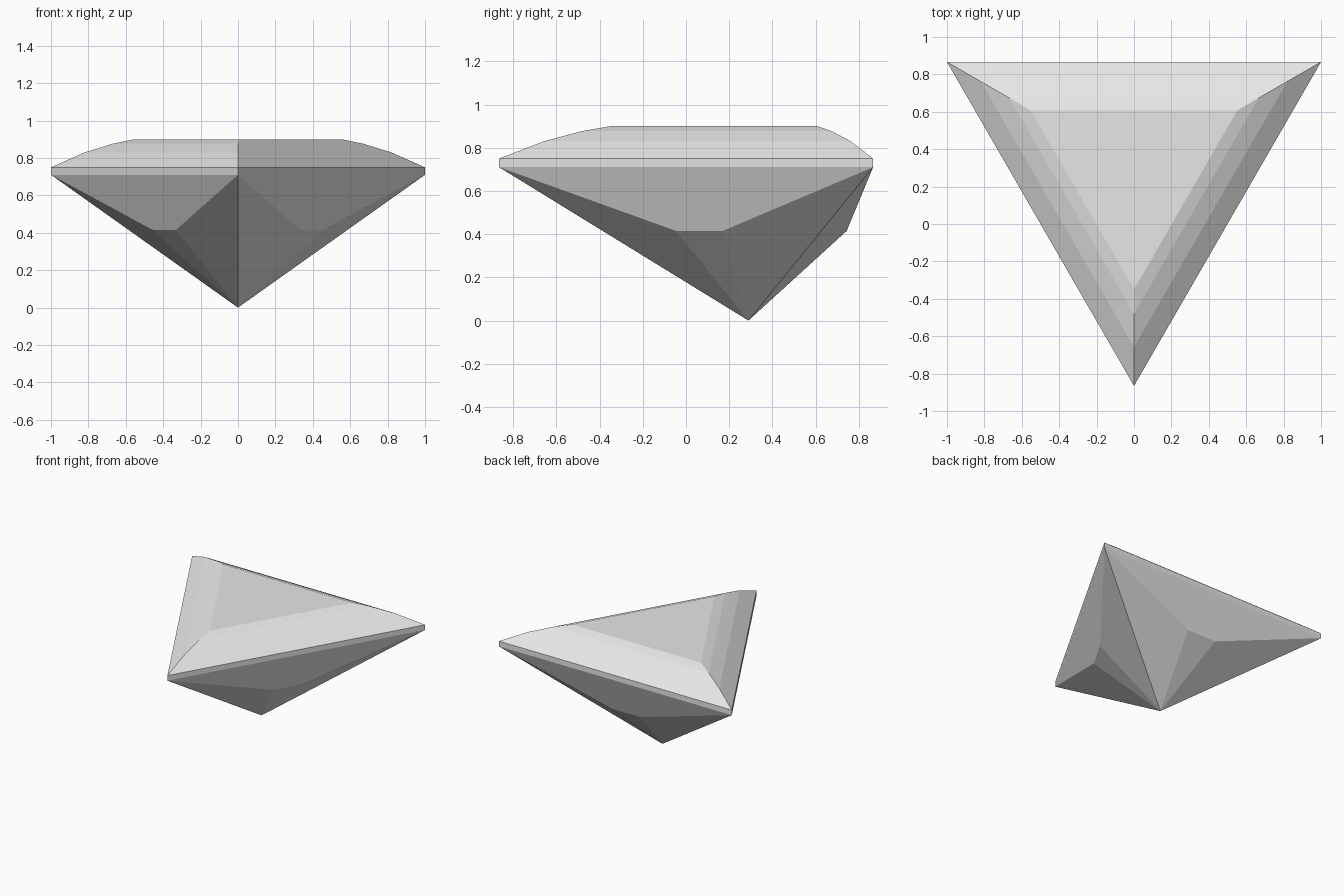
import bpy, bmesh, math
from mathutils import Vector

cube = bpy.data.objects.get("Cube")
if cube:
    bpy.data.objects.remove(cube, do_unlink=True)

CENTRE = Vector((0, 0.289, 0))
RADIUS = 2 / math.sqrt(3)

stone = bpy.data.materials.new("pale_grey_stone")
stone.use_nodes = True
colour = (0.8, 0.8, 0.8, 1)
stone.diffuse_color = colour
stone.node_tree.nodes["Principled BSDF"].inputs["Base Color"].default_value = colour


def polar(angle, out, z, along=0):
    """Point at a distance from the stone's axis, shifted sideways."""
    c, s = math.cos(angle), math.sin(angle)
    return CENTRE + Vector((c * out - s * along, s * out + c * along, z))


bm = bmesh.new()
corners = [math.radians(30 + 120 * i) for i in range(3)]

# Girdle and stepped crown: triangular rings of (scale, height)
rings = [[bm.verts.new(polar(a, RADIUS * scale, z)) for a in corners]
         for scale, z in ((1, 0.71), (1, 0.75), (0.82, 0.83), (0.667, 0.877), (0.553, 0.9))]
for low, high in zip(rings, rings[1:]):
    for i in range(3):
        j = (i + 1) % 3
        bm.faces.new((low[i], low[j], high[j], high[i]))

# Flat table on top
bm.faces.new(rings[-1])

# Pavilion: a broad facet, a kite and two side facets per edge, meeting at the tip
tip = bm.verts.new(CENTRE)
girdle = rings[0]
for i in range(3):
    a, b = girdle[i], girdle[(i + 1) % 3]
    middle = corners[i] + math.radians(60)
    p = bm.verts.new(polar(middle, 0.455, 0.415, -0.125))
    q = bm.verts.new(polar(middle, 0.455, 0.415, 0.125))
    for face in ((a, p, q, b), (p, tip, q), (a, tip, p), (q, tip, b)):
        bm.faces.new(face)

bmesh.ops.recalc_face_normals(bm, faces=bm.faces[:])
mesh = bpy.data.meshes.new("triangular_gem")
bm.to_mesh(mesh)
bm.free()
mesh.materials.append(stone)
gem = bpy.data.objects.new("triangular_gem", mesh)
bpy.context.collection.objects.link(gem)
